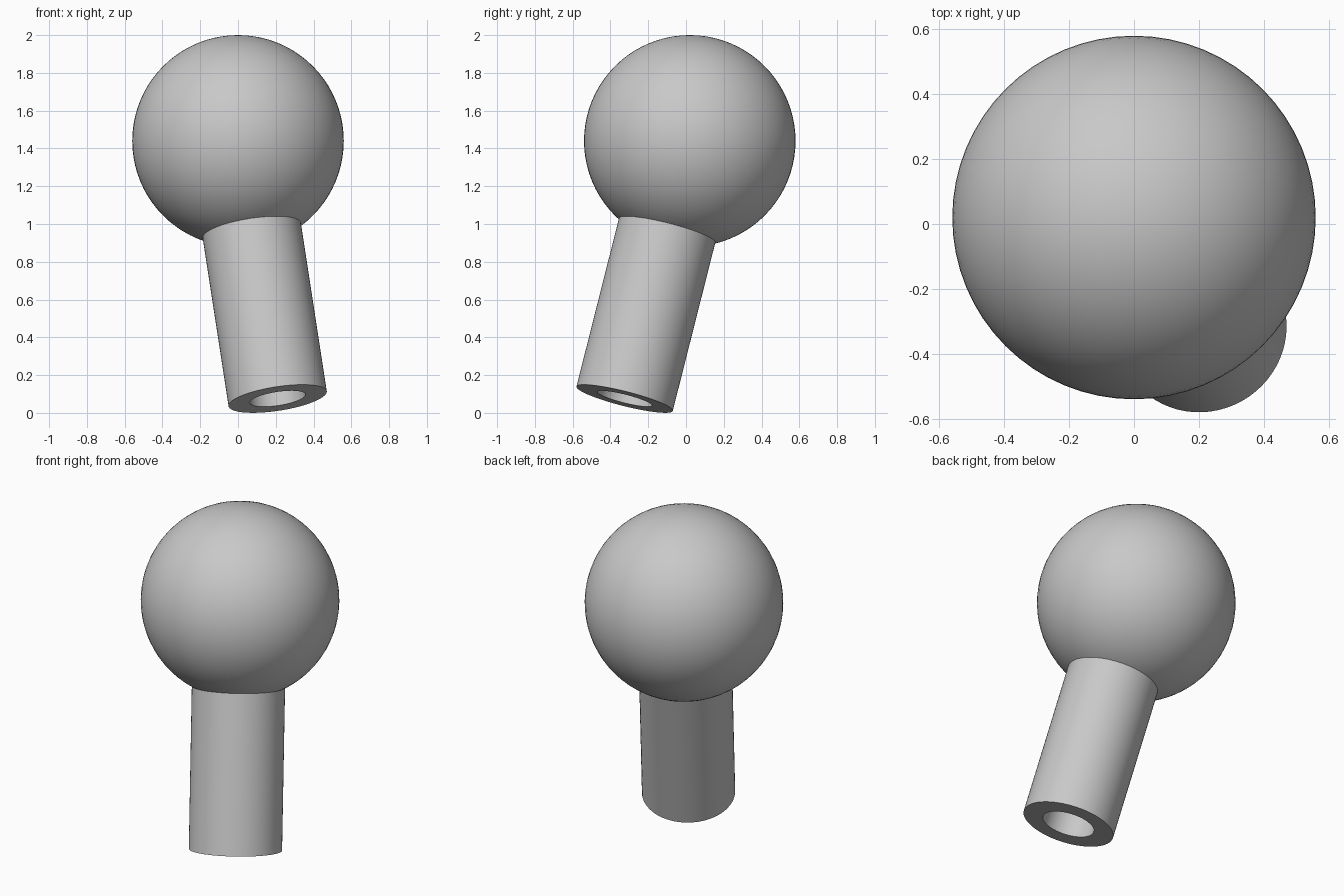
import bpy, bmesh, math
from mathutils import Vector, Matrix

cube = bpy.data.objects.get("Cube")
if cube:
    bpy.data.objects.remove(cube, do_unlink=True)

grey = bpy.data.materials.new("plain grey")
grey.use_nodes = True
grey.diffuse_color = (0.58, 0.58, 0.58, 1)
grey.node_tree.nodes["Principled BSDF"].inputs["Base Color"].default_value = grey.diffuse_color

BALL_RADIUS = 0.56
BALL_CENTRE = Vector((0, 0.02, 1.44))
STEM_END = Vector((0.21, -0.325, 0.075))
STEM_RADIUS, BORE_RADIUS = 0.263, 0.149
axis = STEM_END - BALL_CENTRE


def finish(name, bm):
    """Turn a bmesh into a grey object with smooth curved sides."""
    bmesh.ops.recalc_face_normals(bm, faces=bm.faces)
    mesh = bpy.data.meshes.new(name)
    bm.to_mesh(mesh)
    bm.free()
    mesh.materials.append(grey)
    obj = bpy.data.objects.new(name, mesh)
    bpy.context.collection.objects.link(obj)
    bpy.ops.object.select_all(action="DESELECT")
    obj.select_set(True)
    bpy.context.view_layer.objects.active = obj
    bpy.ops.object.shade_smooth_by_angle(angle=math.radians(30))
    return obj


# Round ball head
bm = bmesh.new()
bmesh.ops.create_uvsphere(bm, u_segments=64, v_segments=40, radius=BALL_RADIUS)
ball = finish("ball", bm)
ball.location = BALL_CENTRE

# Hollow stem: a rectangular section spun around the tilted axis,
# with its upper end sunk into the ball so the ball closes the bore
length = axis.length
profile = [(STEM_RADIUS, 0.42), (STEM_RADIUS, length),
           (BORE_RADIUS, length), (BORE_RADIUS, 0.42)]
bm = bmesh.new()
verts = [bm.verts.new((r, 0, z)) for r, z in profile]
edges = [bm.edges.new((verts[i], verts[(i + 1) % 4])) for i in range(4)]
bmesh.ops.spin(bm, geom=verts + edges, cent=(0, 0, 0), axis=(0, 0, 1),
               angle=math.tau, steps=64, use_duplicate=False)
bmesh.ops.remove_doubles(bm, verts=bm.verts, dist=0.0001)
tilt = Vector((0, 0, 1)).rotation_difference(axis).to_matrix().to_4x4()
bmesh.ops.transform(bm, matrix=Matrix.Translation(BALL_CENTRE) @ tilt, verts=bm.verts)
stem = finish("hollow_stem", bm)
